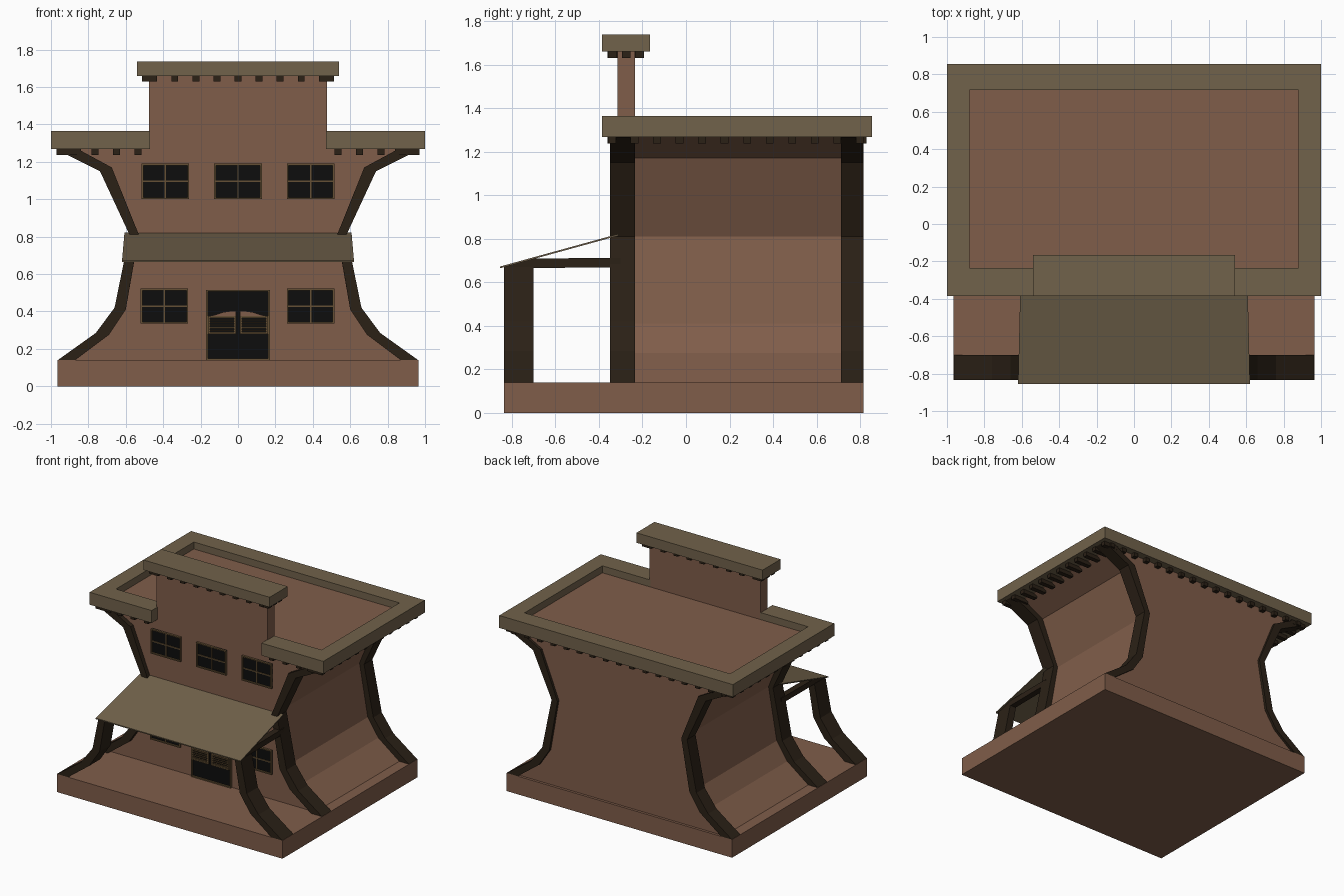
import bpy, bmesh

if "Cube" in bpy.data.objects:
    bpy.data.objects.remove(bpy.data.objects["Cube"])


def material(name, rgb):
    m = bpy.data.materials.new(name)
    m.diffuse_color = (*rgb, 1)
    m.use_nodes = True
    m.node_tree.nodes["Principled BSDF"].inputs["Base Color"].default_value = m.diffuse_color
    return m


PLASTER = material("brown_plaster", (0.215, 0.11, 0.068))
OLIVE = material("olive_cap", (0.165, 0.122, 0.07))
DARK = material("dark_wood", (0.024, 0.015, 0.008))
BLACK = material("black_glass", (0.004, 0.004, 0.004))
TAN = material("tan_wood", (0.13, 0.08, 0.035))


def finish(name, bm, mat):
    bmesh.ops.recalc_face_normals(bm, faces=bm.faces)
    me = bpy.data.meshes.new(name)
    bm.to_mesh(me)
    bm.free()
    me.materials.append(mat)
    ob = bpy.data.objects.new(name, me)
    bpy.context.collection.objects.link(ob)
    return ob


def add_prism(bm, pts, a, b, axis="y"):
    """Extrude an outline: xz outline along y, yz along x, xy along z."""
    place = {"y": lambda p, d: (p[0], d, p[1]),
             "x": lambda p, d: (d, p[0], p[1]),
             "z": lambda p, d: (p[0], p[1], d)}[axis]
    lo = [bm.verts.new(place(p, a)) for p in pts]
    hi = [bm.verts.new(place(p, b)) for p in pts]
    bm.faces.new(lo)
    bm.faces.new(hi)
    n = len(pts)
    for i in range(n):
        j = (i + 1) % n
        bm.faces.new((lo[i], lo[j], hi[j], hi[i]))


def add_box(bm, x0, x1, y0, y1, z0, z1):
    add_prism(bm, [(x0, z0), (x1, z0), (x1, z1), (x0, z1)], y0, y1)


def prism(name, pts, a, b, mat, axis="y"):
    bm = bmesh.new()
    add_prism(bm, pts, a, b, axis)
    return finish(name, bm, mat)


def boxes(name, items, mat):
    bm = bmesh.new()
    for it in items:
        add_box(bm, *it)
    return finish(name, bm, mat)


def flip(pts, s):
    return [(s * x, z) for x, z in pts]


# Pinched side profiles: outer and inner edge of the timber ribs
OUTER = [(0.963, 0.14), (0.76, 0.285), (0.66, 0.42), (0.58, 0.81), (0.738, 1.15), (0.968, 1.265)]
INNER = [(0.87, 0.14), (0.69, 0.275), (0.60, 0.41), (0.53, 0.81), (0.675, 1.17), (0.86, 1.27)]
WALL = [(x + 0.012, z) for x, z in INNER]
WY0, WY1 = -0.315, 0.795

# Base, body and false front
boxes("base", [(-0.965, 0.965, -0.835, 0.815, 0, 0.14)], PLASTER)
prism("body", WALL + flip(WALL, -1)[::-1], WY0, WY1, PLASTER)
boxes("false_front", [(-0.475, 0.475, WY0, -0.235, 1.26, 1.66)], PLASTER)
boxes("false_front_cap", [(-0.54, 0.54, -0.385, -0.165, 1.66, 1.737)], OLIVE)

# Roof deck and parapet ring, open where the false front rises
boxes("roof_deck", [(-0.89, 0.89, -0.24, 0.73, 1.268, 1.31)], PLASTER)
ring = [(-0.47, -0.385), (-1, -0.385), (-1, 0.855), (1, 0.855), (1, -0.385), (0.47, -0.385),
        (0.47, -0.235), (0.88, -0.235), (0.88, 0.717), (-0.88, 0.717), (-0.88, -0.235), (-0.47, -0.235)]
prism("parapet", ring, 1.268, 1.364, OLIVE, "z")

# Corner ribs and porch posts
rib = OUTER + INNER[::-1]
post = OUTER[:3] + [(0.609, 0.67), (0.555, 0.67)] + INNER[2::-1]
beam = [(-0.835, 0.665), (-0.835, 0.67), (-0.70, 0.709), (-0.30, 0.712), (-0.30, 0.668)]
for side, s in (("left", -1), ("right", 1)):
    prism(f"front_rib_{side}", flip(rib, s), -0.35, -0.235, DARK)
    prism(f"back_rib_{side}", flip(rib, s), 0.712, 0.815, DARK)
    prism(f"porch_post_{side}", flip(post, s), -0.835, -0.70, DARK)
    prism(f"porch_beam_{side}", beam, s * 0.558, s * 0.606, DARK, "x")

# Sloped awning, slightly wider at the front edge
bm = bmesh.new()
add_prism(bm, [(-0.855, 0.664), (-0.31, 0.814), (-0.31, 0.822), (-0.855, 0.672)], -0.62, 0.62, "x")
for v in bm.verts:
    if v.co.y > -0.5:
        v.co.x *= 0.607 / 0.62
finish("awning", bm, OLIVE)

# Dentils under the parapet and the false front cap
d = []
for s in (-1, 1):
    for x in (0.535, 0.65, 0.765, 0.88):
        d.append((s * x - 0.018, s * x + 0.018, -0.36, WY0 + 0.01, 1.237, 1.27))
    for i in range(12):
        y = -0.34 + i * 0.1035
        y = min(y, 0.80)
        d.append((s * 0.84, s * 0.97, y - 0.018, y + 0.018, 1.237, 1.27))
for i in range(17):
    x = -0.9 + i * 0.1125
    d.append((x - 0.018, x + 0.018, WY1 - 0.01, 0.83, 1.237, 1.27))
boxes("parapet_dentils", d, DARK)
d = []
for i in range(9):
    x = -0.45 + i * 0.1125
    for y0, y1 in ((-0.36, WY0 + 0.01), (-0.24, -0.193)):
        d.append((x - 0.018, x + 0.018, y0, y1, 1.63, 1.662))
for s in (-1, 1):
    for y in (-0.338, -0.275, -0.213):
        d.append((s * 0.46, s * 0.512, y - 0.02, y + 0.02, 1.63, 1.662))
boxes("cap_dentils", d, DARK)


def frame(x0, x1, z0, z1, t, y0, y1):
    return [(x0, x1, y0, y1, z1 - t, z1), (x0, x1, y0, y1, z0, z0 + t),
            (x0, x0 + t, y0, y1, z0 + t, z1 - t), (x1 - t, x1, y0, y1, z0 + t, z1 - t)]


# Four-pane windows
panes, bars = [], []
for cx, z0, z1 in [(-0.388, 1.0, 1.19), (0, 1.0, 1.19), (0.388, 1.0, 1.19),
                   (-0.393, 0.335, 0.522), (0.388, 0.335, 0.522)]:
    x0, x1, cz = cx - 0.127, cx + 0.127, (z0 + z1) / 2
    panes.append((x0, x1, -0.32, -0.31, z0, z1))
    bars += frame(x0, x1, z0, z1, 0.009, -0.332, -0.312)
    bars += [(cx - 0.004, cx + 0.004, -0.327, -0.312, z0, z1),
             (x0, x1, -0.327, -0.312, cz - 0.004, cz + 0.004)]
boxes("window_panes", panes, BLACK)
boxes("window_frames", bars, TAN)

# Doorway with two louvred swing doors
boxes("doorway", [(-0.168, 0.168, -0.32, -0.31, 0.14, 0.513)], BLACK)
boxes("doorway_frame", frame(-0.17, 0.17, 0.14, 0.515, 0.009, -0.332, -0.312), TAN)
for side, s in (("left", -1), ("right", 1)):
    a, b = sorted((s * 0.012, s * 0.16))
    leaf = frame(a, b, 0.28, 0.375, 0.01, -0.345, -0.33)
    leaf += [(a, b, -0.342, -0.332, 0.296 + i * 0.014, 0.302 + i * 0.014) for i in range(5)]
    boxes(f"swing_door_{side}", leaf, TAN)
    crest = [(0.012, 0.374), (0.16, 0.374), (0.12, 0.382), (0.08, 0.396), (0.04, 0.402), (0.012, 0.402)]
    prism(f"door_crest_{side}", flip(crest, s), -0.345, -0.33, PLASTER)
